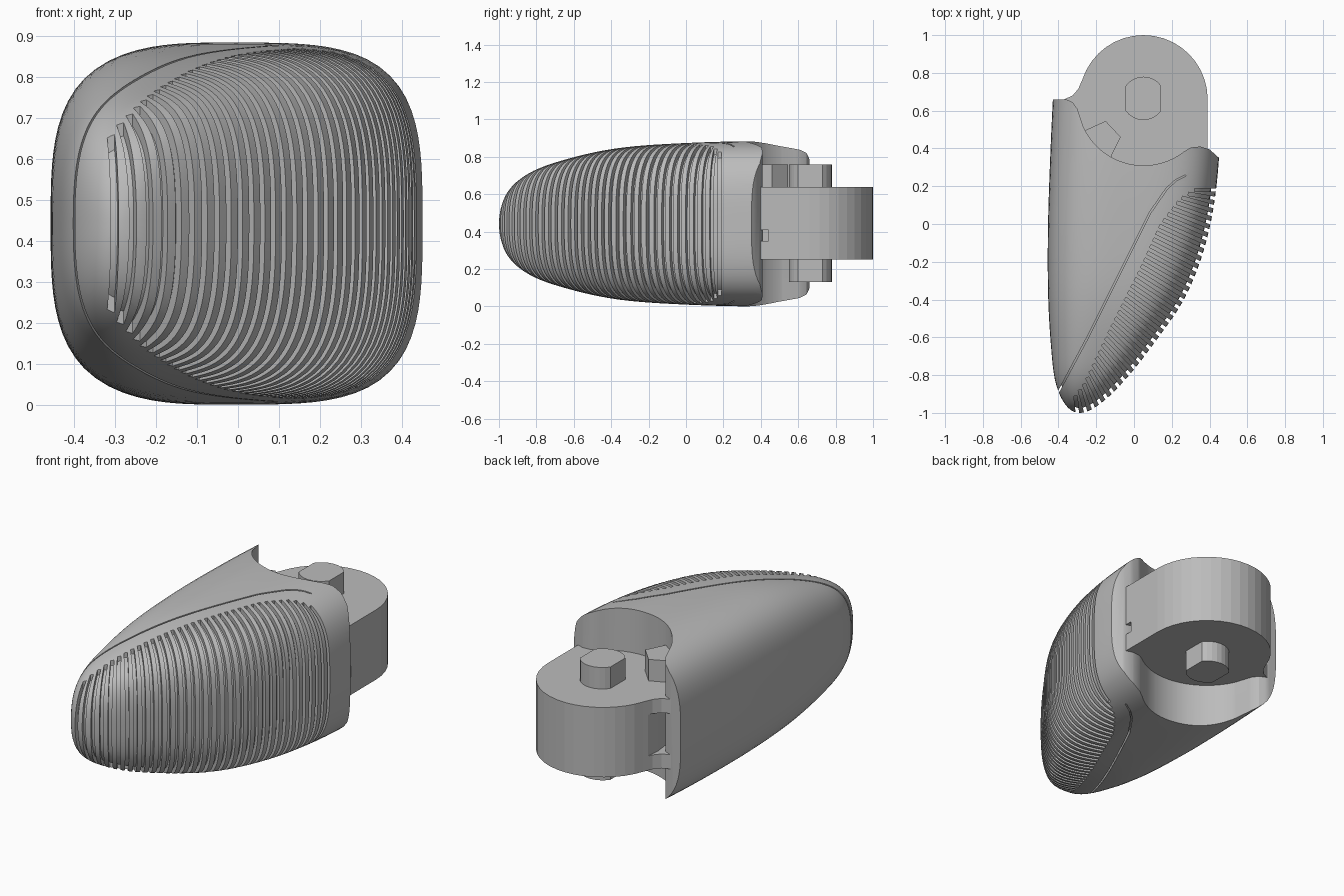
import bpy, bmesh, math
from mathutils import Vector

cube = bpy.data.objects.get("Cube")
if cube:
    bpy.data.objects.remove(cube, do_unlink=True)

grey = bpy.data.materials.new("plain grey")
grey.use_nodes = True
colour = (0.5, 0.5, 0.5, 1)
grey.diffuse_color = colour
grey.node_tree.nodes["Principled BSDF"].inputs["Base Color"].default_value = colour

MID_Z = 0.442


def finish(name, bm):
    bmesh.ops.recalc_face_normals(bm, faces=bm.faces)
    mesh = bpy.data.meshes.new(name)
    bm.to_mesh(mesh)
    bm.free()
    mesh.materials.append(grey)
    ob = bpy.data.objects.new(name, mesh)
    bpy.context.collection.objects.link(ob)
    return ob


def prisms(name, outlines, z0, z1):
    """Upright prisms over plan outlines."""
    bm = bmesh.new()
    for outline in outlines:
        low = [bm.verts.new((x, y, z0)) for x, y in outline]
        high = [bm.verts.new((x, y, z1)) for x, y in outline]
        bm.faces.new(low)
        bm.faces.new(high)
        for i in range(len(low)):
            j = (i + 1) % len(low)
            bm.faces.new((low[i], low[j], high[j], high[i]))
    return finish(name, bm)


def cut(ob, cutter):
    """Subtract the cutter and throw it away."""
    mod = ob.modifiers.new("cut", "BOOLEAN")
    mod.operation = "DIFFERENCE"
    mod.solver = "EXACT"
    mod.object = cutter
    bpy.context.view_layer.objects.active = ob
    bpy.ops.object.modifier_apply(modifier=mod.name)
    bpy.data.objects.remove(cutter, do_unlink=True)


def arc(cx, cy, r, a0, a1, n):
    angles = [math.radians(a0 + (a1 - a0) * i / n) for i in range(n + 1)]
    return [(cx + r * math.cos(a), cy + r * math.sin(a)) for a in angles]


def curve_value(table, u):
    """Smooth curve through evenly spaced values."""
    i = min(int(u), len(table) - 2)
    t = u - i
    b, c = table[i], table[i + 1]
    a = table[i - 1] if i else 2 * b - c
    d = table[i + 2] if i + 2 < len(table) else 2 * c - b
    return b + 0.5 * t * (c - a + t * (2*a - 5*b + 4*c - d + t * (3*(b - c) + d - a)))


def along(path, count):
    """Points at equal distances along a path."""
    path = [Vector(p) for p in path]
    lengths = [(q - p).length for p, q in zip(path, path[1:])]
    out = []
    for k in range(count):
        s, i = sum(lengths) * k / (count - 1), 0
        while i < len(lengths) - 1 and s > lengths[i]:
            s -= lengths[i]
            i += 1
        out.append(path[i].lerp(path[i + 1], min(1, s / lengths[i])))
    return out


# Rounded tapering body, lofted along y with sections bunched at the tip
LEFT = (-0.29, -0.36, -0.415, -0.44, -0.455, -0.455, -0.44, -0.415)
RIGHT = (-0.29, -0.19, -0.06, 0.10, 0.285, 0.405, 0.455, 0.45)
HALF_Z = (0, 0.16, 0.27, 0.345, 0.405, 0.432, 0.442, 0.43)


def loft(name, inset=0, rings=44, sides=96):
    bm = bmesh.new()
    tip = bm.verts.new((LEFT[0], -1, MID_Z))
    last = None
    for k in range(1, rings + 1):
        u = 1.35 * k / rings
        l, r, h = (curve_value(t, u * 5) for t in (LEFT, RIGHT, HALF_Z))
        n = 2.4 + min(1, u)
        ring = []
        for s in range(sides):
            a = math.tau * s / sides
            c, d = math.cos(a), math.sin(a)
            rad = (abs(c) ** n + abs(d) ** n) ** (-1 / n)
            ring.append(bm.verts.new(((l + r) / 2 + (r - l) / 2 * rad * c,
                                      u * u - 1, MID_Z + h * rad * d)))
        for s in range(sides):
            t = (s + 1) % sides
            if last:
                bm.faces.new((last[s], last[t], ring[t], ring[s]))
            else:
                bm.faces.new((tip, ring[t], ring[s]))
        last = ring
    bm.faces.new(last)
    if inset:
        bmesh.ops.recalc_face_normals(bm, faces=bm.faces)
        bm.normal_update()
        for v, n in [(v, v.normal.copy()) for v in bm.verts]:
            v.co -= n * inset
    return finish(name, bm)


body = loft("body")

# Rear edge: side wing and round pivot pocket
rear = [(-0.7, 0.66), (-0.36, 0.66), (-0.325, 0.645), (-0.3, 0.61)]
rear += arc(0.05, 0.66, 0.35, 205, 308, 24)
rear += [(0.3, 0.405), (0.35, 0.41), (0.4, 0.395), (0.45, 0.35), (0.7, 0.2), (0.7, 1.2), (-0.7, 1.2)]
cut(body, prisms("rear_cutter", [rear], -0.2, 1.2))

# Grooves of the ribbed pad, fanning out from the pad border to the outer edge
edge = along([(-0.3, -1), (-0.2, -0.965), (-0.06, -0.84), (0.1, -0.64), (0.285, -0.36),
              (0.36, -0.18), (0.405, 0), (0.43, 0.18)], 34)
border = along([(-0.31, -0.91), (-0.26, -0.84), (-0.13, -0.56), (0.03, -0.24),
                (0.14, 0), (0.24, 0.13), (0.32, 0.18)], 34)
grooves = []
for b, e in zip(border, edge):
    d = (e - b).normalized()
    side = Vector((-d.y, d.x)) * 0.009
    far = e + d * 0.08
    grooves.append([tuple(p) for p in (b - side, far - side, far + side, b + side)])

# Seam line between pad and shell
seam = [(-0.46, -0.98), (-0.4, -0.88), (-0.25, -0.6), (-0.02, -0.14), (0.08, 0.06),
        (0.17, 0.19), (0.22, 0.235), (0.27, 0.26)]
grooves.append(seam + [(x + 0.007, y - 0.005) for x, y in reversed(seam)])
groove_cutter = prisms("groove_cutter", grooves, -0.2, 1.2)
cut(groove_cutter, loft("groove_floor", inset=0.026))
cut(body, groove_cutter)

bpy.ops.object.select_all(action="DESELECT")
body.select_set(True)
bpy.context.view_layer.objects.active = body
bpy.ops.object.shade_smooth_by_angle(angle=math.radians(30))

# Pivot tongue: round end with a flare towards the wing
outline = [(0.3, 0.3), (0.39, 0.38)] + arc(0.05, 0.66, 0.34, 0, 162, 18)
outline += [(-0.295, 0.715), (-0.325, 0.68), (-0.37, 0.66), (-0.38, 0.6), (-0.25, 0.4), (-0.1, 0.28)]
tongue = prisms("pivot_tongue", [outline], 0.25, 0.64)
cut(tongue, prisms("recess_cutter", [[(-0.5, 0.4), (-0.26, 0.4), (-0.29, 0.66),
                                      (-0.28, 0.8), (-0.5, 0.8)]], 0.33, 0.56))
cut(tongue, prisms("slot_cutter", [[(0.33, 0.35), (0.5, 0.35), (0.5, 0.44), (0.33, 0.44)]], 0.35, 0.41))

# Stop lug on top of the tongue
prisms("stop_lug", [[(-0.3, 0.47), (-0.25, 0.5), (-0.15, 0.545), (-0.07, 0.46),
                     (-0.12, 0.36), (-0.12, 0.3), (-0.2, 0.36)]], 0.6, 0.76)

# Pivot pin with two flats
pin = arc(0.05, 0.665, 0.115, 35, 145, 8) + arc(0.05, 0.665, 0.115, 215, 325, 8)
prisms("pivot_pin", [pin], 0.13, 0.76)
